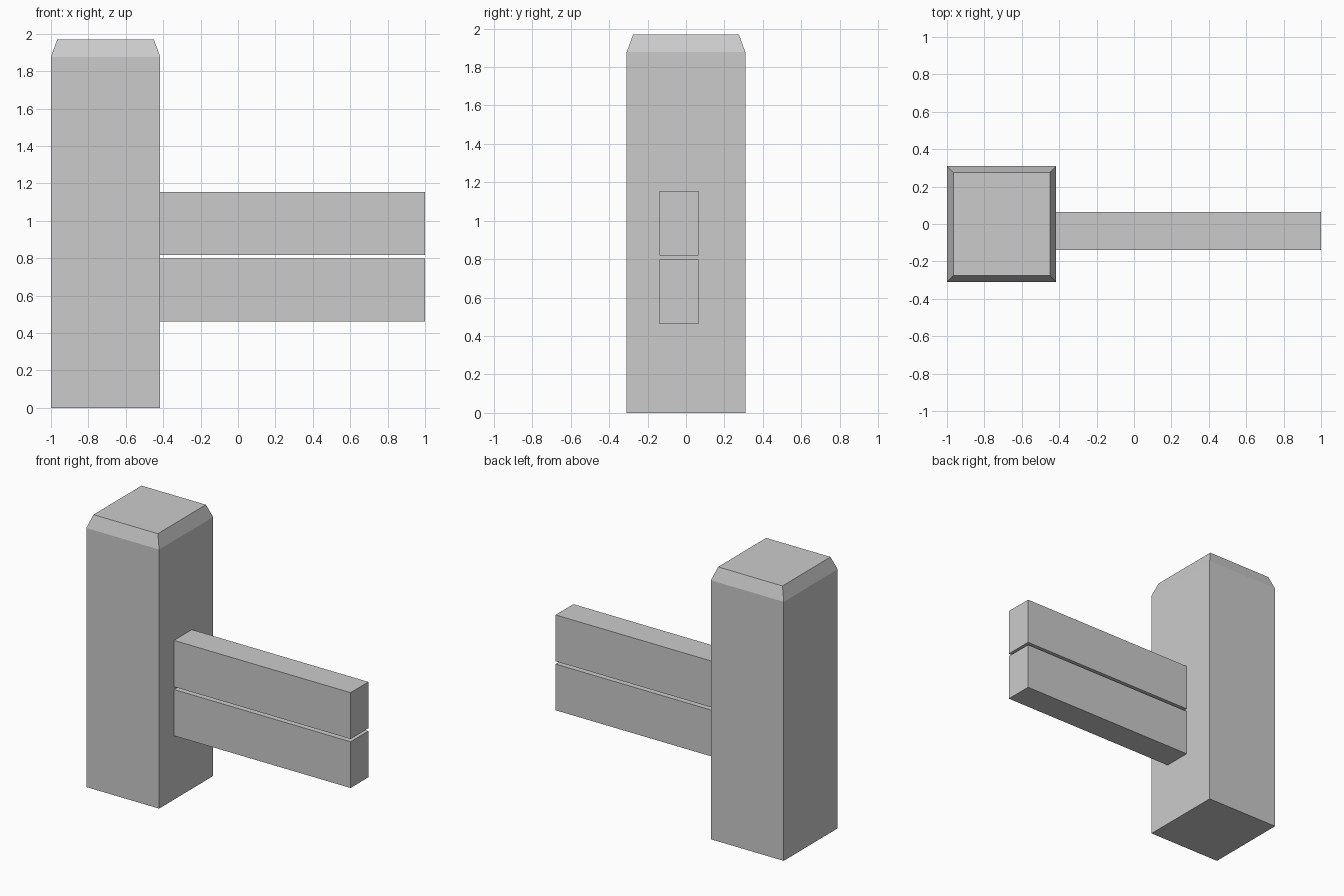
import bpy, bmesh
from mathutils import Vector

if "Cube" in bpy.data.objects:
    bpy.data.objects.remove(bpy.data.objects["Cube"])


def box(name, lo, hi):
    """Axis-aligned box between two corners; returns its object."""
    lo, hi = Vector(lo), Vector(hi)
    bm = bmesh.new()
    bmesh.ops.create_cube(bm, size=1)
    bmesh.ops.scale(bm, vec=hi - lo, verts=bm.verts)
    bmesh.ops.translate(bm, vec=(lo + hi) / 2, verts=bm.verts)
    mesh = bpy.data.meshes.new(name)
    bm.to_mesh(mesh)
    bm.free()
    obj = bpy.data.objects.new(name, mesh)
    bpy.context.collection.objects.link(obj)
    return obj


# Square post, with its top face extruded up and drawn in for the bevelled cap
post = box("post", (-1, -0.309, 0), (-0.416, 0.309, 1.877))
bm = bmesh.new()
bm.from_mesh(post.data)
top = max(bm.faces, key=lambda f: f.calc_center_median().z)
bmesh.ops.inset_region(bm, faces=[top], thickness=0.034, use_even_offset=True)
bmesh.ops.translate(bm, vec=(0, 0, 0.093), verts=top.verts)
bm.to_mesh(post.data)
bm.free()

# Two stacked rails with a narrow gap between them
for name, z0, z1 in (("lower_rail", 0.463, 0.798), ("upper_rail", 0.818, 1.154)):
    box(name, (-0.416, -0.139, z0), (1, 0.065, z1))
